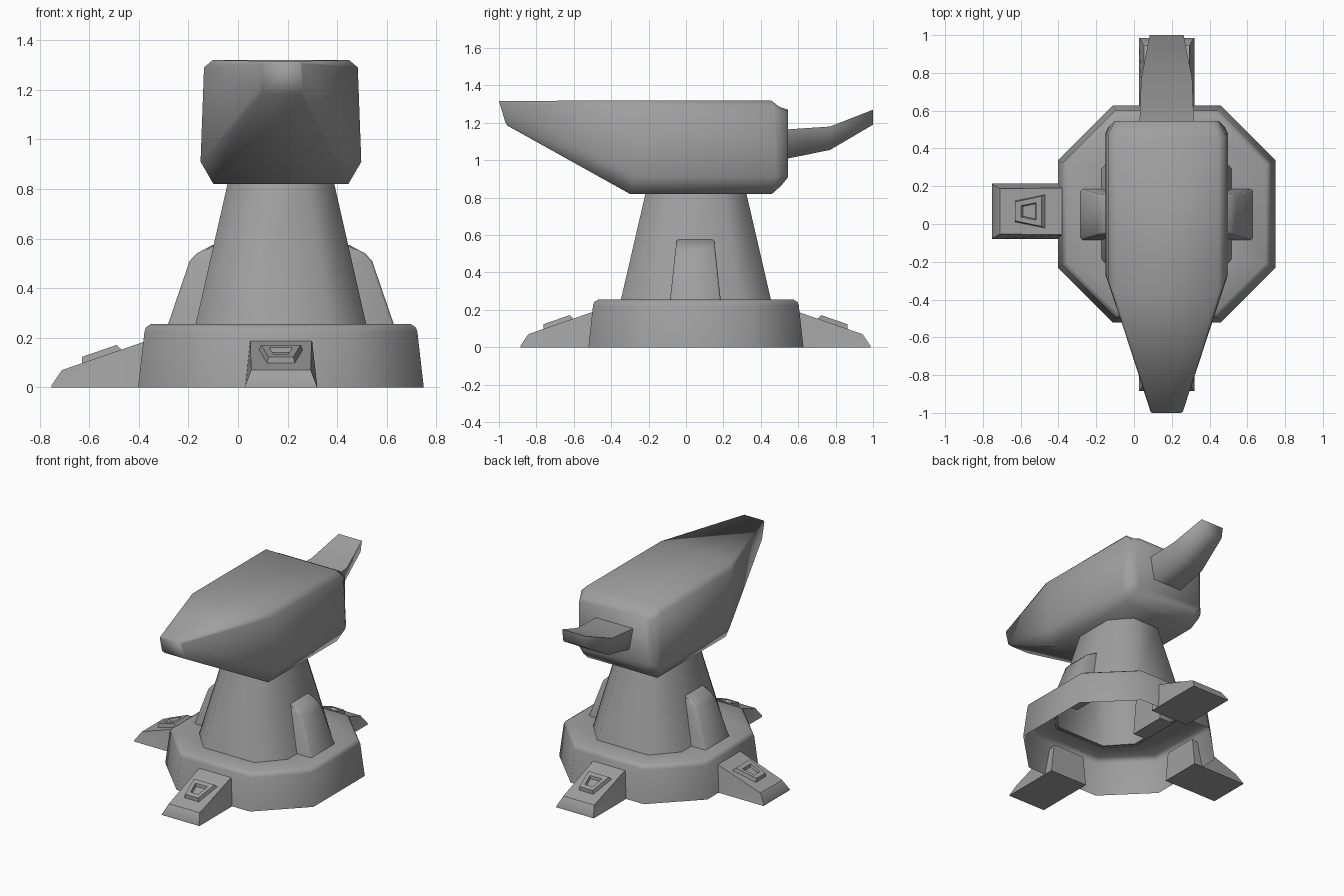
import bpy, bmesh
from math import radians
from mathutils import Matrix, Vector

if "Cube" in bpy.data.objects:
    bpy.data.objects.remove(bpy.data.objects["Cube"])

CX, CY = 0.173, 0.053   # axis of the pedestal

# Dark grey paint shared by every part
paint = bpy.data.materials.new("dark_grey")
paint.diffuse_color = (0.35, 0.35, 0.35, 1)
paint.use_nodes = True
paint.node_tree.nodes["Principled BSDF"].inputs["Base Color"].default_value = paint.diffuse_color


def finish(name, bm, angle, mat=None):
    bmesh.ops.recalc_face_normals(bm, faces=bm.faces)
    me = bpy.data.meshes.new(name)
    bm.to_mesh(me)
    bm.free()
    me.materials.append(paint)
    ob = bpy.data.objects.new(name, me)
    bpy.context.collection.objects.link(ob)
    if mat:
        me.transform(mat)
    bpy.ops.object.select_all(action='DESELECT')
    ob.select_set(True)
    bpy.context.view_layer.objects.active = ob
    bpy.ops.object.shade_smooth_by_angle(angle=radians(angle))
    return ob


def loft(name, rings, caps=(True, True), angle=30, mat=None):
    """Skin consecutive closed rings of equal length."""
    bm = bmesh.new()
    vs = [[bm.verts.new(p) for p in r] for r in rings]
    n = len(rings[0])
    for a, b in zip(vs, vs[1:]):
        for i in range(n):
            j = (i + 1) % n
            bm.faces.new((a[i], a[j], b[j], b[i]))
    if caps[0]:
        bm.faces.new(vs[0][::-1])
    if caps[1]:
        bm.faces.new(vs[-1])
    return finish(name, bm, angle, mat)


def octagon(hx, hy, fx, fy, z):
    """Chamfered rectangle: half sizes hx, hy, flat half lengths fx, fy."""
    pts = [(hx, -fy), (hx, fy), (fx, hy), (-fx, hy),
           (-hx, fy), (-hx, -fy), (-fx, -hy), (fx, -hy)]
    return [(CX + x, CY + y, z) for x, y in pts]


def quad(w0, w1, y0, y1, z0, z1):
    """Ring in a tilted plane: edge 0 at (y0, z0), edge 1 at (y1, z1)."""
    return [(-w0, y0, z0), (w0, y0, z0), (w1, y1, z1), (-w1, y1, z1)]


# Base: hollow octagonal ring, open underneath and under the neck
loft("base", [octagon(0.576, 0.575, 0.285, 0.285, 0),
              octagon(0.55, 0.55, 0.272, 0.272, 0.225),
              octagon(0.544, 0.543, 0.268, 0.268, 0.242),
              octagon(0.525, 0.522, 0.26, 0.26, 0.255),
              octagon(0.33, 0.385, 0.19, 0.23, 0.255)], (False, False), 60)

# Neck: tapered octagonal column running up into the head
loft("neck", [octagon(0.345, 0.402, 0.20, 0.24, 0.25),
              octagon(0.213, 0.268, 0.10, 0.14, 0.83)], (False, False), 60)

# Side ribs on the neck
for name, s in (("right_rib", 1), ("left_rib", -1)):
    rows = [(0.455, 0.125, 0.135, 0.255), (0.368, 0.098, 0.108, 0.51),
            (0.340, 0.092, 0.104, 0.54), (0.275, 0.085, 0.10, 0.575)]
    rings = []
    for x, wo, wi, z in rows:
        xi = 0.24
        rings.append([(CX + s * a, CY - 0.003 + b, z) for a, b in
                      ((xi, -wi), (x - 0.012, -wi), (x, -wo),
                       (x, wo), (x - 0.012, wi), (xi, wi))])
    loft(name, rings, angle=60)

# Head: bevelled block whose front tapers to a raised nose
def section(rows):
    right = [(CX + w, y, z) for w, y, z in rows]
    left = [(CX - w, y, z) for w, y, z in reversed(rows)]
    return right + left


loft("head", [
    section([(0.075, -1.0, 1.316), (0.085, -0.995, 1.305),
             (0.088, -0.965, 1.20), (0.075, -0.955, 1.185)]),
    section([(0.275, -0.36, 1.32), (0.310, -0.30, 1.29),
             (0.324, -0.27, 0.91), (0.272, -0.30, 0.82)]),
    section([(0.275, 0.455, 1.32), (0.310, 0.47, 1.285),
             (0.324, 0.48, 0.91), (0.272, 0.46, 0.82)]),
    section([(0.26, 0.50, 1.285), (0.295, 0.505, 1.26),
             (0.310, 0.51, 0.92), (0.265, 0.51, 0.865)]),
    section([(0.235, 0.546, 1.27), (0.275, 0.546, 1.245),
             (0.275, 0.546, 0.95), (0.235, 0.546, 0.91)])], angle=100)

# Tail: upswept bar behind the head
tail = [(0.50, 0.145, 0.115, 1.162, 1.00), (0.77, 0.135, 0.105, 1.18, 1.055),
        (1.0, 0.09, 0.08, 1.27, 1.19)]
loft("tail", [[(CX - wt, y, zt), (CX + wt, y, zt),
               (CX + wb, y, zb), (CX - wb, y, zb)]
              for y, wt, wb, zt, zb in tail], angle=85)

# Feet with raised, recessed trapezoid plates (built pointing to -y)
SLOPE = 0.345
for name, turn, tip, oy in (("front", 0, 0.938, 0), ("back", 180, 0.933, 0),
                            ("left", -90, 0.925, 0.014)):
    m = (Matrix.Translation(Vector((CX, CY + oy, 0)))
         @ Matrix.Rotation(radians(turn), 4, 'Z'))
    toe = -tip + 0.042
    loft(name + "_foot", [quad(0.147, 0.144, -tip, -tip, 0, 0.008),
                          quad(0.147, 0.120, -tip + 0.01, toe, 0, 0.07),
                          quad(0.147, 0.124, -0.51, -0.51, 0,
                               0.07 + SLOPE * (-0.51 - toe))],
         angle=35, mat=m)

    # Plate rings follow the slope of the foot
    def plate(w0, w1, a, b, lift):
        za, zb = (0.07 + SLOPE * d + lift for d in (a, b))
        y = toe - lift * 0.3
        return quad(w0, w1, y + a, y + b, za, zb)

    loft(name + "_foot_plate", [plate(0.058, 0.092, 0.078, 0.245, -0.01),
                                plate(0.050, 0.080, 0.088, 0.228, 0.023),
                                plate(0.030, 0.046, 0.118, 0.198, 0.023),
                                plate(0.026, 0.040, 0.125, 0.190, 0.006)],
         angle=30, mat=m)
